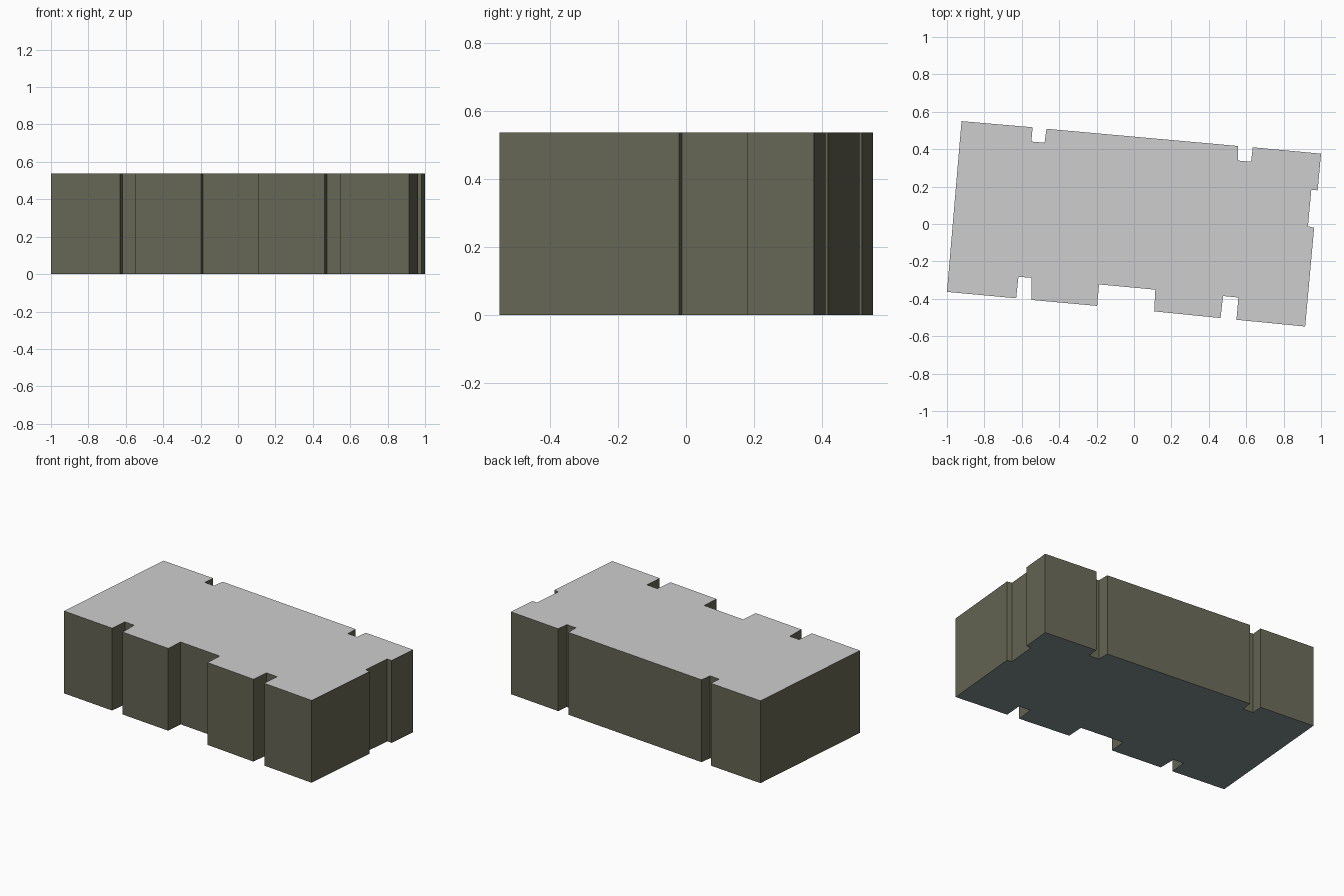
import bpy, bmesh

if "Cube" in bpy.data.objects:
    bpy.data.objects.remove(bpy.data.objects["Cube"])

H = 0.537

def material(name, rgb):
    m = bpy.data.materials.new(name)
    m.diffuse_color = (*rgb, 1)
    m.use_nodes = True
    m.node_tree.nodes["Principled BSDF"].inputs["Base Color"].default_value = m.diffuse_color
    return m

# Footprint, counter-clockwise: front with recesses, right, back, left
outline = [
    (-1.0, -0.363), (-0.63, -0.397), (-0.618, -0.282), (-0.547, -0.288),
    (-0.547, -0.406), (-0.197, -0.438), (-0.187, -0.323), (0.114, -0.351),
    (0.108, -0.467), (0.463, -0.503), (0.476, -0.385), (0.558, -0.393),
    (0.548, -0.512), (0.915, -0.548), (0.963, -0.02), (0.93, -0.012),
    (0.948, 0.183), (0.982, 0.18), (1.0, 0.376), (0.635, 0.41),
    (0.626, 0.333), (0.556, 0.339), (0.556, 0.417), (-0.468, 0.509),
    (-0.478, 0.434), (-0.549, 0.441), (-0.542, 0.517), (-0.922, 0.55),
]

# Extruded building block
bm = bmesh.new()
base = bm.faces.new([bm.verts.new((x, y, 0)) for x, y in outline])
top = bmesh.ops.extrude_face_region(bm, geom=[base], use_keep_orig=True)
bmesh.ops.translate(bm, vec=(0, 0, H),
                    verts=[v for v in top["geom"] if isinstance(v, bmesh.types.BMVert)])
bmesh.ops.recalc_face_normals(bm, faces=bm.faces)

# Colour by direction: walls, roof, underside
for f in bm.faces:
    f.material_index = 1 if f.normal.z > 0.5 else 2 if f.normal.z < -0.5 else 0

mesh = bpy.data.meshes.new("building_block")
bm.to_mesh(mesh)
bm.free()
for name, rgb in (("olive wall", (0.133, 0.133, 0.09)),
                  ("grey roof", (0.617, 0.617, 0.617)),
                  ("slate underside", (0.22, 0.27, 0.28))):
    mesh.materials.append(material(name, rgb))
bpy.context.collection.objects.link(bpy.data.objects.new("building_block", mesh))
